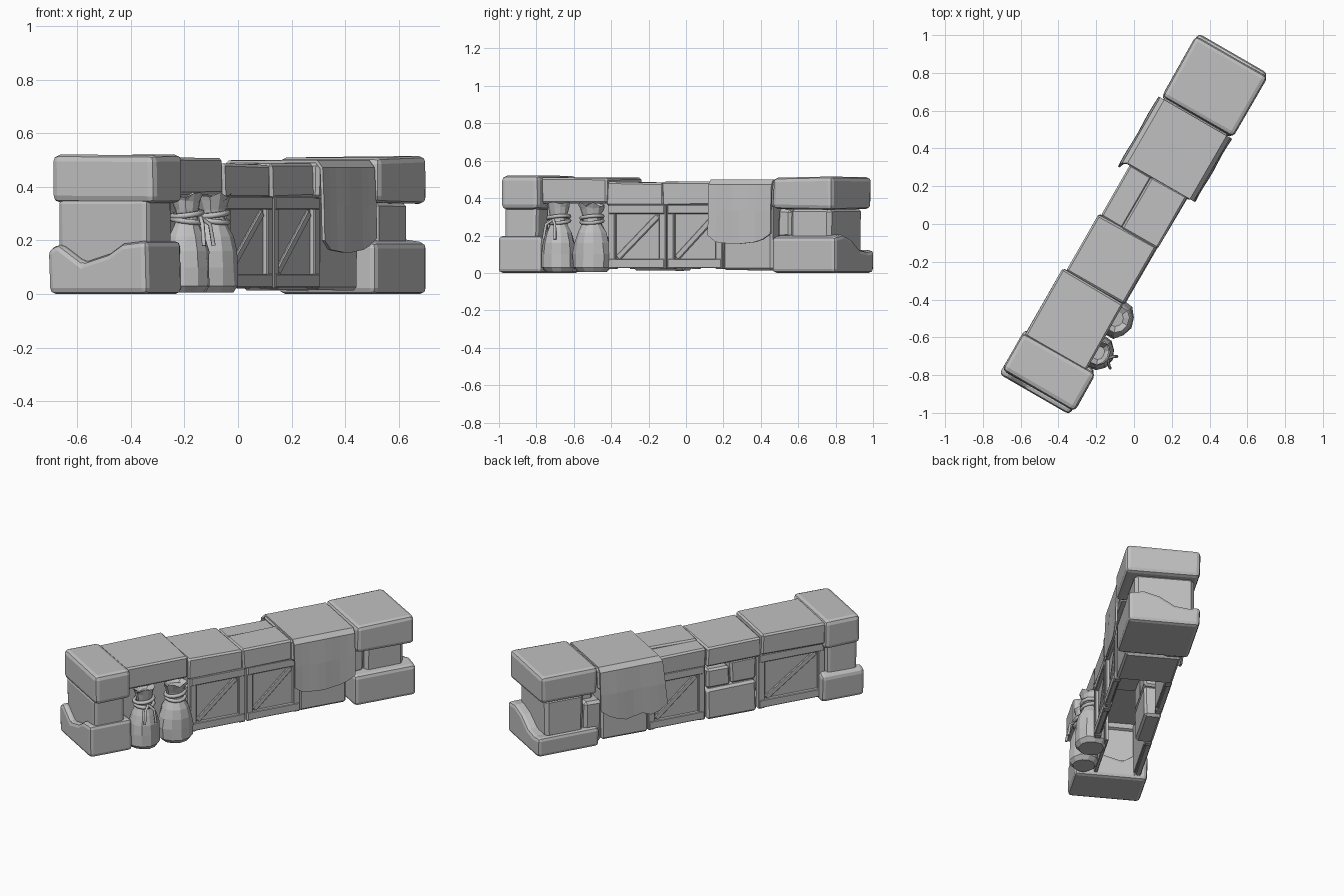
import bpy, bmesh, math, random
from mathutils import Matrix

if "Cube" in bpy.data.objects:
    bpy.data.objects.remove(bpy.data.objects["Cube"], do_unlink=True)

random.seed(4)
TURN = math.radians(60)  # the wall runs diagonally; parts are built along local x

grey = bpy.data.materials.new("stone_grey")
grey.use_nodes = True
grey.diffuse_color = (0.53, 0.53, 0.53, 1)
grey.node_tree.nodes["Principled BSDF"].inputs["Base Color"].default_value = (0.53, 0.53, 0.53, 1)


def finish(name, bm, bevel=0.0):
    bmesh.ops.recalc_face_normals(bm, faces=bm.faces)
    mesh = bpy.data.meshes.new(name)
    bm.to_mesh(mesh)
    bm.free()
    mesh.materials.append(grey)
    obj = bpy.data.objects.new(name, mesh)
    bpy.context.collection.objects.link(obj)
    obj.rotation_euler.z = TURN
    if bevel:
        mod = obj.modifiers.new("worn_edges", "BEVEL")
        mod.width = bevel
        mod.segments = 2 if bevel > 0.02 else 1
        mod.limit_method = "ANGLE"
    return obj


def block(name, xs, ys, zs, bevel=0.015, wobble=0.004):
    """Rough-cut box given by its extents."""
    bm = bmesh.new()
    bmesh.ops.create_cube(bm, size=1)
    for v in bm.verts:
        for i, (lo, hi) in enumerate((xs, ys, zs)):
            v.co[i] = (lo if v.co[i] < 0 else hi) + random.uniform(-wobble, wobble)
    return finish(name, bm, bevel)


def extrude_yz(name, points, x0, x1, bevel):
    """Cross profile swept along the wall."""
    bm = bmesh.new()
    face = bm.faces.new([bm.verts.new((x0, y, z)) for y, z in points])
    new = bmesh.ops.extrude_face_region(bm, geom=[face])["geom"]
    bmesh.ops.translate(bm, vec=(x1 - x0, 0, 0),
                        verts=[g for g in new if isinstance(g, bmesh.types.BMVert)])
    return finish(name, bm, bevel)


def add_box(bm, centre, size, tilt=0.0):
    m = Matrix.Translation(centre) @ Matrix.Rotation(tilt, 4, "Y") @ Matrix.Diagonal((*size, 1))
    bmesh.ops.create_cube(bm, size=1, matrix=m)


def crate_side(name, x0, x1, y, side):
    """Flat panel with posts, rails and one diagonal brace; side is -1 front, 1 back."""
    bm = bmesh.new()
    w, mid = x1 - x0, (x0 + x1) / 2
    low, high, post = 0.02, 0.365, 0.042
    height, zc = high - low, (low + high) / 2
    add_box(bm, (mid, y - side * 0.016, zc), (w - 0.02, 0.02, height - 0.03))
    for x in (x0 + post / 2, x1 - post / 2):
        add_box(bm, (x, y - side * 0.006, zc), (post, 0.038, height))
    for z in (low + 0.03, high - 0.025):
        add_box(bm, (mid, y, z), (w - 0.01, 0.032, 0.05))
    run, rise = w - 2 * post, height - 0.1
    add_box(bm, (mid, y - side * 0.007, zc), (math.hypot(run, rise) - 0.03, 0.02, 0.032),
            side * math.atan2(rise, run))
    return finish(name, bm, 0.004)


def sack(name, x, y, fat, turn):
    """Low-poly tied sack with a flared mouth."""
    profile = [(0.078, 0.005), (0.1, 0.03), (0.1, 0.1), (0.094, 0.16), (0.078, 0.215),
               (0.056, 0.255), (0.046, 0.285), (0.052, 0.315), (0.062, 0.345), (0.07, 0.368),
               (0.04, 0.34)]
    bm = bmesh.new()
    sides, rings = 11, []
    for row, (r, z) in enumerate(profile):
        ring = []
        for i in range(sides):
            a = turn + math.tau * i / sides
            k = r * fat * random.uniform(0.95, 1.05)
            dz = random.uniform(-0.012, 0.012) if row > 7 else 0
            ring.append(bm.verts.new((x + k * math.cos(a), y + 0.9 * k * math.sin(a), z + dz)))
        rings.append(ring)
    for a, b in zip(rings, rings[1:]):
        for i in range(sides):
            j = (i + 1) % sides
            bm.faces.new((a[i], a[j], b[j], b[i]))
    bm.faces.new(rings[0])
    bm.faces.new(rings[-1])
    finish(name, bm)


def rope(name, points, radius, closed=False):
    curve = bpy.data.curves.new(name, "CURVE")
    curve.dimensions = "3D"
    curve.bevel_depth = radius
    curve.bevel_resolution = 1
    curve.use_fill_caps = True
    spline = curve.splines.new("POLY")
    spline.points.add(len(points) - 1)
    for p, co in zip(spline.points, points):
        p.co = (*co, 1)
    spline.use_cyclic_u = closed
    curve.materials.append(grey)
    obj = bpy.data.objects.new(name, curve)
    bpy.context.collection.objects.link(obj)
    obj.rotation_euler.z = TURN


# End pillars: notched base stones, middle stones and heavy caps
left_base = [(-0.21, 0), (0.215, 0), (0.222, 0.165), (0.175, 0.188), (0.07, 0.118),
             (-0.04, 0.15), (-0.1, 0.188), (-0.205, 0.2)]
extrude_yz("left_base_stone", left_base, -1.045, -0.772, 0.022)
block("left_middle_stone", (-1.01, -0.815), (-0.19, 0.195), (0.1, 0.36), 0.022)
block("left_cap_stone", (-1.02, -0.79), (-0.222, 0.22), (0.338, 0.522), 0.026)
right_base = [(-0.215, 0), (0.205, 0), (0.21, 0.125), (0.14, 0.115), (0.06, 0.125),
              (-0.03, 0.18), (-0.12, 0.205), (-0.215, 0.192)]
extrude_yz("right_base_stone", right_base, 0.65, 1.045, 0.022)
block("right_middle_stone", (0.74, 0.985), (-0.17, 0.185), (0.1, 0.35), 0.02)
block("right_filler_stone", (0.655, 0.735), (-0.16, 0.12), (0.19, 0.34), 0.015)
block("right_cap_stone", (0.662, 1.028), (-0.222, 0.212), (0.34, 0.512), 0.024)

# Capping slabs along the top
block("slab_over_sacks", (-0.8, -0.393), (-0.167, 0.208), (0.375, 0.507), 0.01)
block("slab_left_centre", (-0.396, -0.048), (-0.168, 0.185), (0.36, 0.485), 0.01)
block("slab_right_centre_front", (-0.05, 0.265), (-0.175, 0.043), (0.36, 0.487), 0.01)
block("slab_right_centre_back", (-0.05, 0.265), (0.041, 0.172), (0.36, 0.478), 0.01)
block("slab_under_cloth", (0.258, 0.655), (-0.198, 0.2), (0.355, 0.488), 0.012)

# Supporting stones
block("stone_under_cloth", (0.322, 0.62), (-0.16, 0.165), (0.015, 0.37), 0.012)
block("back_narrow_stone", (0.622, 0.735), (0.06, 0.178), (0.01, 0.28), 0.016)
block("back_low_stone", (-0.375, -0.055), (0.07, 0.172), (0.01, 0.208), 0.014)
block("back_small_stone_left", (-0.375, -0.21), (0.07, 0.165), (0.213, 0.36), 0.012)
block("back_small_stone_right", (-0.205, -0.055), (0.07, 0.17), (0.212, 0.33), 0.012)

# Crate sides, open underneath
crate_side("front_crate_left", -0.385, -0.03, -0.155, -1)
crate_side("front_crate_right", -0.022, 0.32, -0.155, -1)
crate_side("back_crate_left", -0.81, -0.385, 0.16, 1)
crate_side("back_crate_right", -0.045, 0.318, 0.155, 1)
block("panel_behind_sacks", (-0.8, -0.39), (-0.1, -0.08), (0.02, 0.385), 0.003, 0)

# Sacks with double rope ties
for label, x, y, fat, turn in (("left", -0.685, -0.175, 0.93, 0.2), ("right", -0.482, -0.17, 1.04, 0.7)):
    sack(label + "_sack", x, y, fat, turn)
    for k, z in enumerate((0.275, 0.298)):
        ring = [(x + 0.058 * math.cos(a), y + 0.055 * math.sin(a), z + 0.008 * math.sin(a + k * 2))
                for a in (math.tau * i / 12 for i in range(12))]
        rope(f"{label}_sack_rope_{k + 1}", ring, 0.011, True)
for k, dx in enumerate((-0.03, 0.025)):
    rope(f"rope_tail_{k + 1}", [(-0.685, -0.235, 0.285), (-0.685 + dx, -0.26, 0.26),
                                (-0.685 + dx * 1.3, -0.272, 0.18)], 0.008)

# Draped cloth with a ragged hem on both sides
columns = 9
hem_front = (0.2, 0.165, 0.16, 0.155, 0.155, 0.16, 0.165, 0.18, 0.21)
hem_back = (0.2, 0.165, 0.15, 0.17, 0.16, 0.15, 0.165, 0.19, 0.23)
bm = bmesh.new()
grid = []
for i in range(columns):
    t = i / (columns - 1)
    fold = 0.002 * math.sin(i * 1.3)
    path = [(-0.217 + fold, hem_front[i]), (-0.214 + fold, 0.33), (-0.208, 0.47), (-0.188, 0.494),
            (0.188, 0.494), (0.21, 0.47), (0.218 + fold, 0.33), (0.22 + fold, hem_back[i])]
    line = []
    for j, (y, z) in enumerate(path):
        start = 0.262 - 0.04 * max(0, j - 4) / 3
        line.append(bm.verts.new((start + t * (0.65 - start), y, z)))
    grid.append(line)
for a, b in zip(grid, grid[1:]):
    for j in range(len(a) - 1):
        bm.faces.new((a[j], b[j], b[j + 1], a[j + 1]))
cloth = finish("draped_cloth", bm)
solid = cloth.modifiers.new("thickness", "SOLIDIFY")
solid.thickness = 0.012
solid.offset = 0
